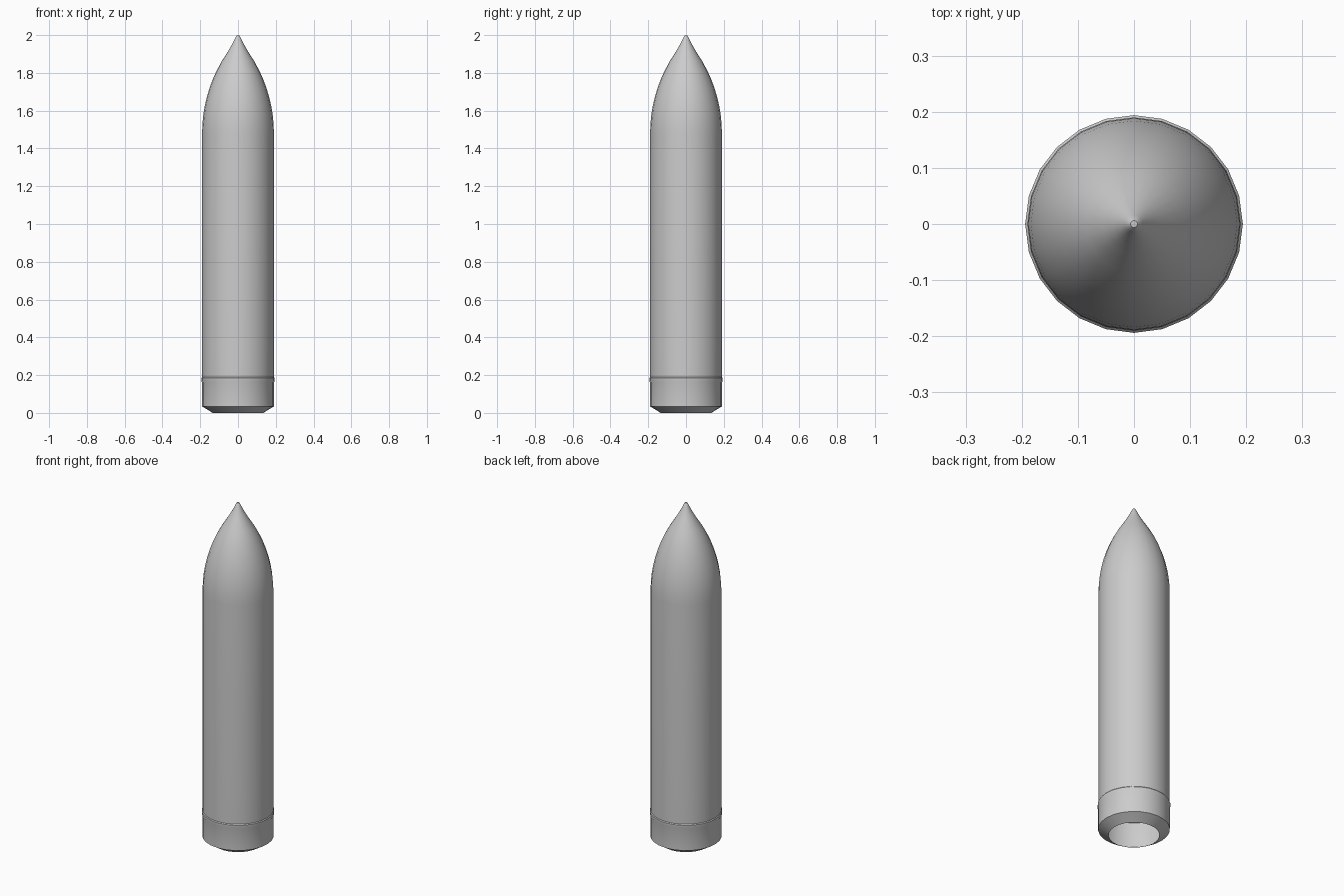
import bpy, bmesh
from math import sin, cos, pi, sqrt, radians

if "Cube" in bpy.data.objects:
    bpy.data.objects.remove(bpy.data.objects["Cube"])

SIDES = 24

def lathe(name, profile, cap_top=False):
    """Spin a (radius, z) profile, listed bottom to top, around z."""
    bm = bmesh.new()
    rings = [[bm.verts.new((r * cos(2 * pi * i / SIDES), r * sin(2 * pi * i / SIDES), z))
              for i in range(SIDES)] for r, z in profile]
    for a, b in zip(rings, rings[1:]):
        for i in range(SIDES):
            j = (i + 1) % SIDES
            bm.faces.new((a[i], a[j], b[j], b[i]))
    if cap_top:
        bm.faces.new(rings[-1])
    mesh = bpy.data.meshes.new(name)
    bm.to_mesh(mesh)
    bm.free()
    ob = bpy.data.objects.new(name, mesh)
    bpy.context.collection.objects.link(ob)
    bpy.ops.object.select_all(action='DESELECT')
    ob.select_set(True)
    bpy.context.view_layer.objects.active = ob
    bpy.ops.object.shade_smooth_by_angle(angle=radians(35))
    return ob

# Base band: open underneath, chamfered foot, slight lip at the top
lathe("base_band", [(0.135, 0.0), (0.15, 0.01), (0.191, 0.035),
                    (0.191, 0.16), (0.194, 0.172), (0.194, 0.185), (0.19, 0.19)])

# Body and nose: straight tube, tangent ogive, small flared-in tip
R, L, Z0 = 0.19, 0.5, 1.48
rho = (R * R + L * L) / (2 * R)
nose = [(sqrt(rho * rho - h * h) - (rho - R), Z0 + h)
        for h in (0.43 * i / 9 for i in range(10))]
tip = [(0.038, 1.94), (0.025, 1.963), (0.016, 1.983), (0.01, 1.995), (0.006, 2.0)]
lathe("body_and_nose", [(R, 0.19)] + nose + tip, cap_top=True)
